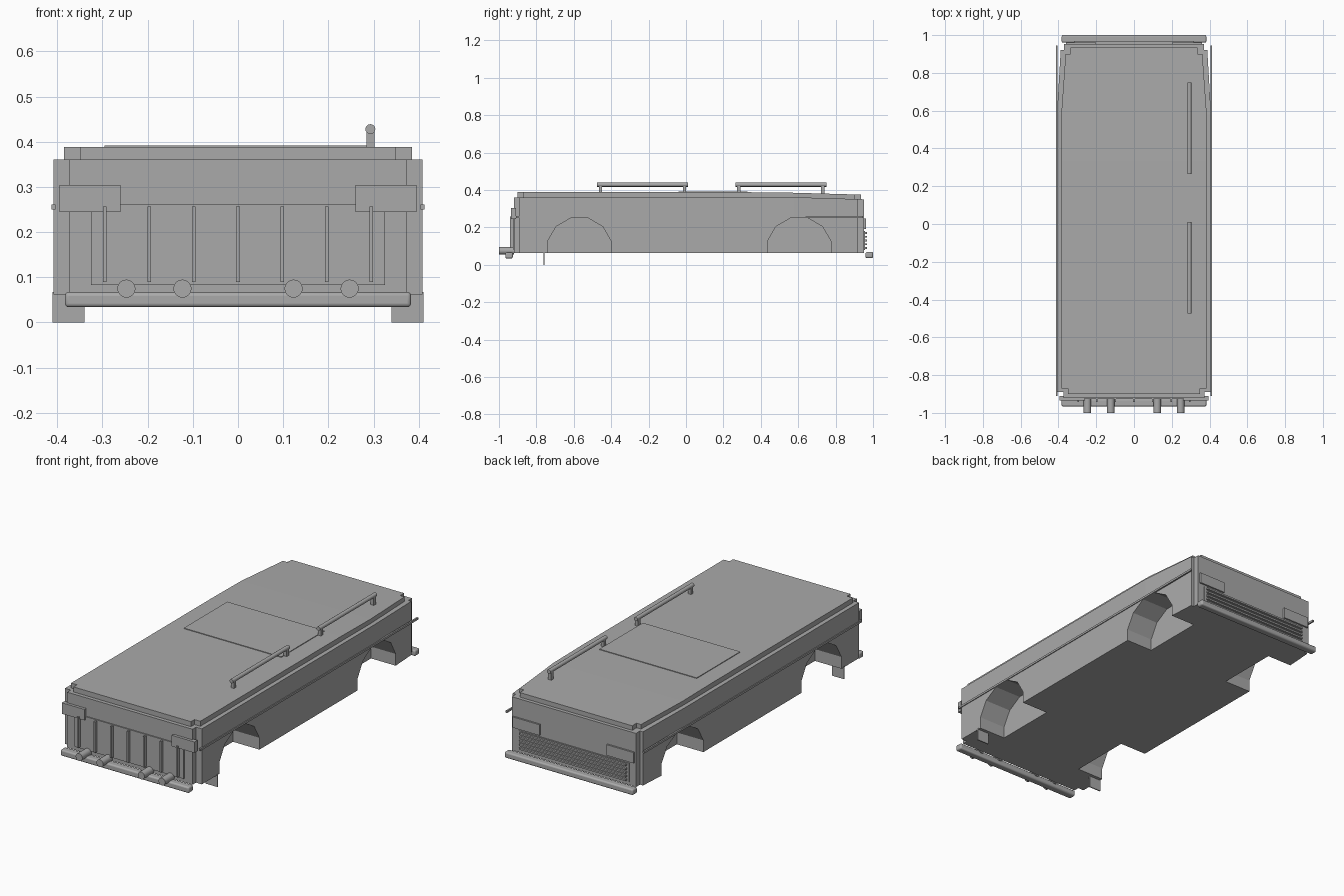
import bpy, bmesh, math
from mathutils import Matrix, Vector

if "Cube" in bpy.data.objects:
    bpy.data.objects.remove(bpy.data.objects["Cube"])

grey = bpy.data.materials.new("body_grey")
grey.diffuse_color = (0.4, 0.4, 0.4, 1)
grey.use_nodes = True
grey.node_tree.nodes["Principled BSDF"].inputs["Base Color"].default_value = grey.diffuse_color


def finish(bm, name):
    bmesh.ops.recalc_face_normals(bm, faces=bm.faces)
    me = bpy.data.meshes.new(name)
    bm.to_mesh(me)
    bm.free()
    ob = bpy.data.objects.new(name, me)
    bpy.context.collection.objects.link(ob)
    me.materials.append(grey)
    return ob


def box(name, x0, x1, y0, y1, z0, z1, bevel=0):
    bm = bmesh.new()
    bmesh.ops.create_cube(bm, size=1)
    for v in bm.verts:
        v.co = Vector(((x0 + x1) / 2 + v.co.x * (x1 - x0),
                       (y0 + y1) / 2 + v.co.y * (y1 - y0),
                       (z0 + z1) / 2 + v.co.z * (z1 - z0)))
    ob = finish(bm, name)
    if bevel:
        m = ob.modifiers.new("rounding", 'BEVEL')
        m.width, m.segments = bevel, 3
        smooth(ob)
    return ob


def smooth(ob):
    bpy.ops.object.select_all(action='DESELECT')
    ob.select_set(True)
    bpy.context.view_layer.objects.active = ob
    bpy.ops.object.shade_smooth_by_angle(angle=math.radians(35))


def cylinder(name, centre, radius, length, axis, sides, turn=0):
    bm = bmesh.new()
    rot = Matrix.Rotation(math.pi / 2, 4, 'Y' if axis == 'X' else 'X')
    bmesh.ops.create_cone(bm, cap_ends=True, segments=sides, radius1=radius,
                          radius2=radius, depth=length,
                          matrix=Matrix.Translation(centre) @ rot @ Matrix.Rotation(turn, 4, 'Z'))
    return finish(bm, name)


def slab(name, half, z0, z1, folds):
    """Mirrored plan outline extruded upward; folds are (y, top height) steps."""
    bm = bmesh.new()
    plan = half + [(-x, y) for x, y in reversed(half)]
    face = bm.faces.new([bm.verts.new((x, y, z0)) for x, y in plan])
    ext = bmesh.ops.extrude_face_region(bm, geom=[face], use_keep_orig=True)
    for v in ext['geom']:
        if isinstance(v, bmesh.types.BMVert):
            v.co.z = z1
    for y, _ in folds[:-1]:
        bmesh.ops.bisect_plane(bm, geom=bm.verts[:] + bm.edges[:] + bm.faces[:],
                               plane_co=(0, y, 0), plane_no=(0, 1, 0))
    for v in bm.verts:
        if v.co.z > z1 - 0.001:
            for (ya, za), (yb, zb) in zip(folds, folds[1:]):
                if ya < v.co.y <= yb + 1e-4:
                    v.co.z = za + (zb - za) * (v.co.y - ya) / (yb - ya)
    return finish(bm, name)


# Lower body with stepped corners and tapered rear
body = slab("lower_body", [(0.373, -0.92), (0.373, -0.89), (0.408, -0.89), (0.408, 0.58),
                           (0.388, 0.92), (0.37, 0.92), (0.37, 0.953)],
            0.062, 0.361, [(0.58, 0.361), (0.953, 0.35)])

# Wheel arches cut from both sides
for y in (-0.57, 0.605):
    for s in (-1, 1):
        cut = cylinder("arch_cutter", (s * 0.35, y, 0.08), 0.176, 0.2, 'X', 12, math.pi / 12)
        cut.hide_render = True
        cut.hide_set(True)
        m = body.modifiers.new("arch", 'BOOLEAN')
        m.object, m.operation, m.solver = cut, 'DIFFERENCE', 'EXACT'

# Roof deck
slab("roof_deck", [(0.35, -0.90), (0.35, -0.87), (0.385, -0.87), (0.385, 0.58),
                   (0.362, 0.90), (0.335, 0.90), (0.335, 0.935)],
     0.335, 0.388, [(0.33, 0.388), (0.58, 0.385), (0.935, 0.375)])
box("roof_hatch", -0.295, 0.285, -0.04, 0.33, 0.38, 0.3915)

# Roof rails on the right side
for y0, y1 in ((-0.475, 0.01), (0.265, 0.75)):
    rail = cylinder("roof_rail", (0.293, (y0 + y1) / 2, 0.428), 0.011, y1 - y0, 'Y', 16)
    smooth(rail)
    for y in (y0 + 0.018, y1 - 0.018):
        box("rail_post", 0.284, 0.302, y - 0.009, y + 0.009, 0.38, 0.424)

# Side trim strips and mud flaps
for s in (-1, 1):
    a, b = sorted((s * 0.404, s * 0.4125))
    box("side_trim", a, b, -0.91, 0.945, 0.25, 0.261)
    a, b = sorted((s * 0.34, s * 0.411))
    box("mud_flap", a, b, -0.763, -0.757, 0, 0.068)

# Front grille panel, lamp plates and vertical ribs
box("front_panel", -0.325, 0.325, -0.926, -0.91, 0.083, 0.262)
for s in (-1, 1):
    a, b = sorted((s * 0.26, s * 0.395))
    box("front_lamp_plate", a, b, -0.935, -0.91, 0.245, 0.304)
for i in range(-3, 4):
    x = i * 0.0983
    box("front_rib", x - 0.004, x + 0.004, -0.942, -0.92, 0.09, 0.257)

# Rear grille, slats and lamps
box("rear_panel", -0.33, 0.33, 0.945, 0.957, 0.078, 0.18)
for i in range(5):
    z = 0.085 + i * 0.02
    box("rear_slat", -0.318, 0.318, 0.95, 0.968, z, z + 0.009)
for s in (-1, 1):
    a, b = sorted((s * 0.2, s * 0.36))
    box("rear_lamp", a, b, 0.945, 0.962, 0.19, 0.248)

# Bumpers and front spot lamps
box("front_bumper", -0.383, 0.383, -0.966, -0.926, 0.034, 0.067, 0.008)
box("rear_bumper", -0.383, 0.383, 0.96, 1.0, 0.036, 0.068, 0.008)
for x in (-0.247, -0.123, 0.123, 0.247):
    smooth(cylinder("spot_lamp", (x, -0.96, 0.075), 0.02, 0.08, 'Y', 20))
